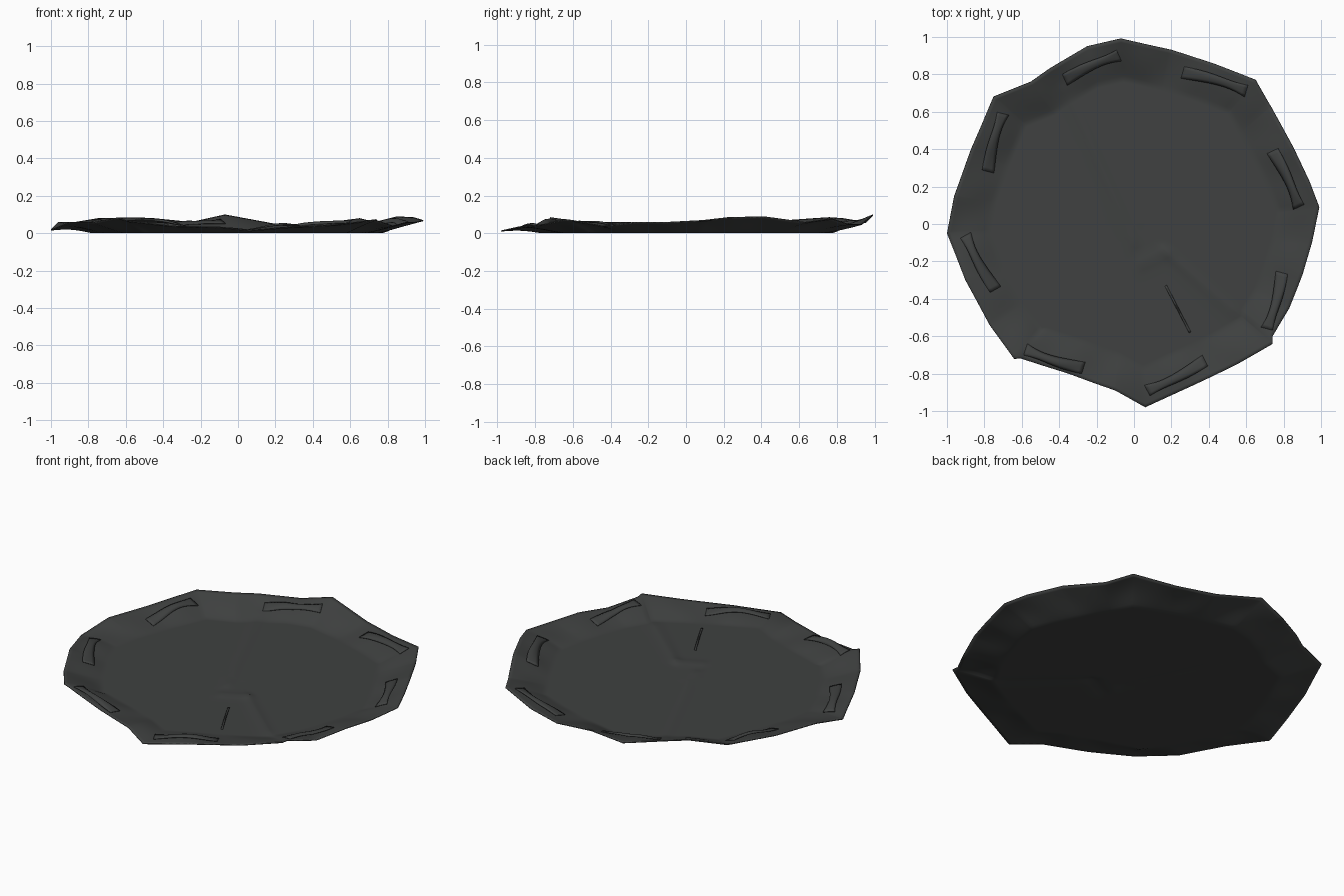
import bpy, math
from mathutils import Vector

if "Cube" in bpy.data.objects:
    bpy.data.objects.remove(bpy.data.objects["Cube"])

mat = bpy.data.materials.new("dark_cloth")
mat.diffuse_color = (0.05, 0.053, 0.052, 1)
mat.use_nodes = True
mat.node_tree.nodes["Principled BSDF"].inputs["Base Color"].default_value = mat.diffuse_color
THICK = 0.006

# Rim of the cloth, clockwise from the back: x, y, height
RIM = [(-.07, .99, .1), (.2, .93, .05), (.42, .86, .05), (.65, .77, .08), (.73, .63, .06),
       (.85, .41, .09), (.94, .22, .085), (.99, .09, .07), (.95, -.1, .06), (.9, -.27, .06),
       (.83, -.45, .04), (.74, -.6, .07), (.74, -.64, .075), (.55, -.75, .05), (.3, -.87, .035),
       (.06, -.98, .015), (-.1, -.89, .035), (-.35, -.8, .04), (-.6, -.72, .07),
       (-.64, -.72, .085), (-.77, -.54, .06), (-.9, -.3, .06), (-1, -.05, .02), (-.96, .15, .06),
       (-.87, .4, .06), (-.75, .68, .08), (-.55, .76, .085), (-.45, .83, .08), (-.25, .95, .06)]
# Shallow creases in the floor
CREASES = [((-.36, .72), (0, -.1)), ((.04, -.21), (.17, -.15)), ((.17, -.15), (.53, -.47))]
# Handle strips: free end, corner end
HANDLES = [((-.37, .77), (-.08, .9)), ((.26, .81), (.6, .71)), ((.74, .39), (.88, .09)),
           ((.79, -.26), (.71, -.56)), ((.38, -.73), (.07, -.89)), ((-.27, -.77), (-.58, -.67)),
           ((-.74, -.35), (-.9, -.06)), ((-.78, .28), (-.7, .59))]


def rim_at(ang):
    """Radius and height of the rim in a direction."""
    d = Vector((math.cos(ang), math.sin(ang)))
    for a, b in zip(RIM, RIM[1:] + RIM[:1]):
        p, q = Vector(a[:2]), Vector(b[:2])
        c0, c1 = d.cross(p), d.cross(q)
        if c0 >= 0 >= c1 and c0 != c1 and d.dot(p + q) > 0:
            k = c0 / (c0 - c1)
            return p.lerp(q, k).length, a[2] + (b[2] - a[2]) * k
    return .95, .05


def height(x, y):
    r, ang = math.hypot(x, y), math.atan2(y, x)
    rad, top = rim_at(ang)
    t = r / rad
    k = min(max((t - .78) / .22, 0), 1)
    z = THICK + (top - THICK) * k ** 1.3
    z += .008 * math.sin(math.pi * k) * (1 + math.sin(13 * ang) * math.sin(5 * ang + 1))
    for a, b in CREASES:
        a, b, p = Vector(a), Vector(b), Vector((x, y))
        u = min(max((p - a).dot(b - a) / (b - a).length_squared, 0), 1)
        z += .006 * math.exp(-((p - a.lerp(b, u)).length / .03) ** 2)
    return z


def make(name, verts, faces, thick):
    me = bpy.data.meshes.new(name)
    me.from_pydata(verts, [], faces)
    me.materials.append(mat)
    ob = bpy.data.objects.new(name, me)
    bpy.context.collection.objects.link(ob)
    m = ob.modifiers.new("thickness", "SOLIDIFY")
    m.thickness, m.offset = thick, -1
    bpy.ops.object.select_all(action='DESELECT')
    ob.select_set(True)
    bpy.context.view_layer.objects.active = ob
    bpy.ops.object.shade_smooth_by_angle(angle=math.radians(35))
    return ob


# Cloth sheet: polar grid, with columns passing through every rim corner
angles = sorted({round(math.atan2(p[1], p[0]), 4) for p in RIM} |
                {round(-math.pi + i * math.tau / 160, 4) for i in range(160)})
n = len(angles)
rings = [i / 30 for i in range(1, 24)] + [.78 + .02 * i for i in range(12)]
verts, faces = [(0, 0, height(1e-4, 0))], []
for t in rings:
    for a in angles:
        r = rim_at(a)[0] * t
        x, y = r * math.cos(a), r * math.sin(a)
        verts.append((x, y, height(x, y)))
for j in range(n):
    k = (j + 1) % n
    faces.append((0, 1 + j, 1 + k))
    for i in range(len(rings) - 1):
        o = 1 + i * n
        faces.append((o + j, o + n + j, o + n + k, o + k))
make("cloth_sheet", verts, faces, THICK)


def strip(name, a, b, width, lift, sag):
    """Loose strip lying along the sheet, bulging and narrowing in the middle."""
    a, b = Vector(a), Vector(b)
    side = (b - a).normalized()
    side = Vector((-side.y, side.x))
    N, M = 16, 4
    vs, fs = [], []
    for i in range(N + 1):
        u = i / N
        s = math.sin(math.pi * u)
        for j in range(M + 1):
            v = j / M - .5
            w = width * (1 - .3 * sag * math.sin(math.pi * u * u))
            p = a.lerp(b, u) + side * (v * w + .012 * sag * s)
            z = height(p.x, p.y) + .004 + lift * s * (1 - 2 * v * v)
            vs.append((p.x, p.y, z))
    for i in range(N):
        for j in range(M):
            o = i * (M + 1) + j
            fs.append((o, o + M + 1, o + M + 2, o + 1))
    make(name, vs, fs, .003)


# Handles round the rim
for i, (a, b) in enumerate(HANDLES):
    strip(f"handle_strip_{i + 1}", a, b, .065, .018 + .01 * (i % 3 == 2), 1)

# Thin raised seam on the floor
strip("floor_seam", (.17, -.33), (.3, -.58), .012, .008, 0)
